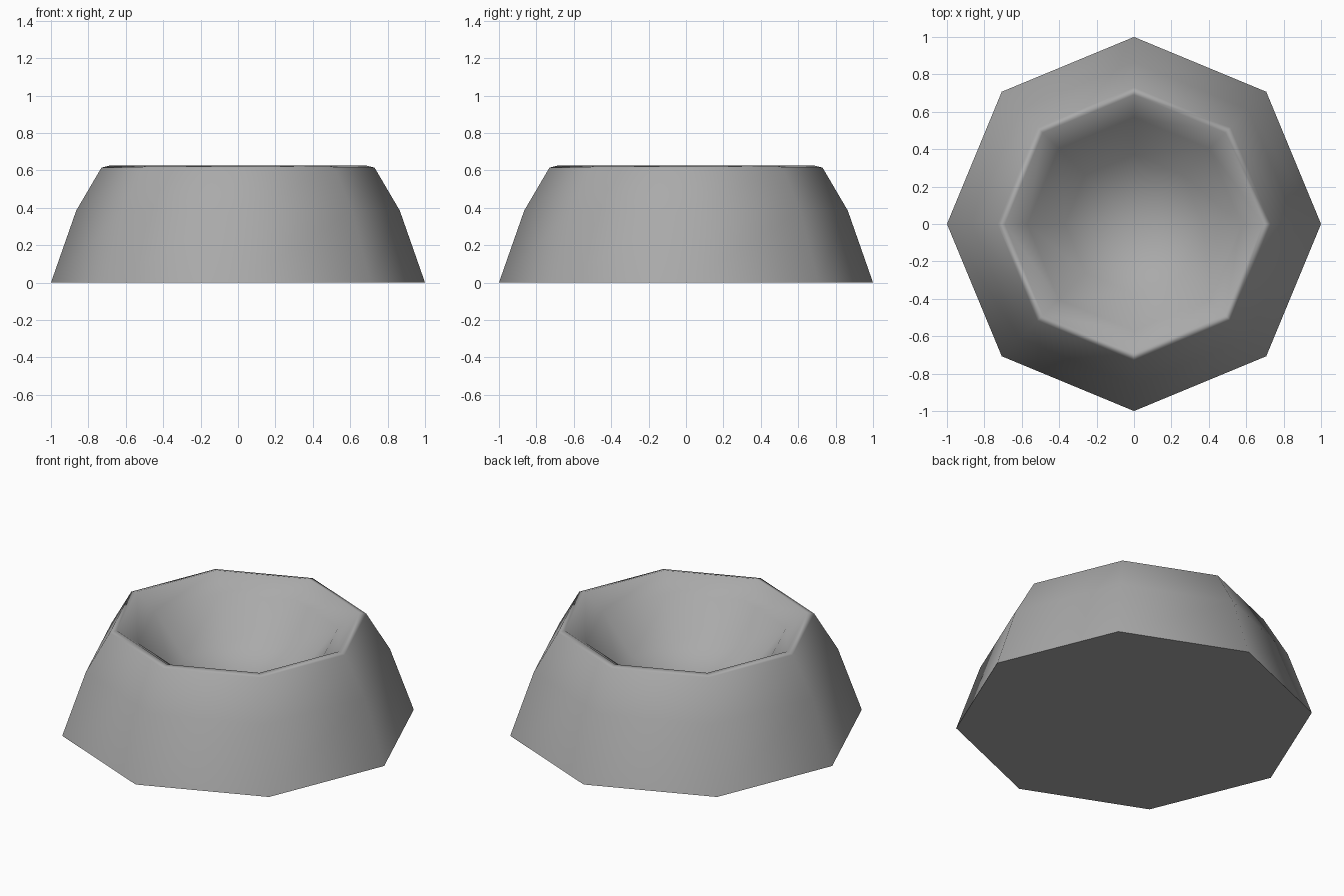
import bpy, bmesh, math

cube = bpy.data.objects.get("Cube")
if cube:
    bpy.data.objects.remove(cube, do_unlink=True)

SIDES = 8

stone = bpy.data.materials.new("grey_stone")
stone.use_nodes = True
grey = (0.4, 0.4, 0.4, 1)
stone.diffuse_color = grey
stone.node_tree.nodes["Principled BSDF"].inputs["Base Color"].default_value = grey

# Radius and height, from the foot up the wall, over the rim and into the hollow
profile = [(1, 0), (0.865, 0.385), (0.73, 0.615), (0.69, 0.625),
           (0.57, 0.54), (0.37, 0.31)]

bm = bmesh.new()
rings = []
for r, z in profile:
    rings.append([bm.verts.new((r * math.cos(math.tau * i / SIDES),
                                r * math.sin(math.tau * i / SIDES), z))
                  for i in range(SIDES)])

# Outer wall, rim and inner wall
for low, high in zip(rings, rings[1:]):
    for i in range(SIDES):
        j = (i + 1) % SIDES
        bm.faces.new((low[i], low[j], high[j], high[i]))

# Base underneath and fan at the bottom of the hollow
bm.faces.new(rings[0][::-1])
centre = bm.verts.new((0, 0, 0.21))
for i in range(SIDES):
    bm.faces.new((rings[-1][i], rings[-1][(i + 1) % SIDES], centre))
bmesh.ops.recalc_face_normals(bm, faces=bm.faces)

mesh = bpy.data.meshes.new("bowl")
bm.to_mesh(mesh)
bm.free()
mesh.materials.append(stone)
bowl = bpy.data.objects.new("bowl", mesh)
bpy.context.collection.objects.link(bowl)

# Smooth walls with a crisp edge around the base
bpy.context.view_layer.objects.active = bowl
bowl.select_set(True)
bpy.ops.object.shade_smooth_by_angle(angle=math.radians(65))

# Let the broad walls dominate the shading beside the narrow rim
weighting = bowl.modifiers.new("weighted_shading", 'WEIGHTED_NORMAL')
weighting.keep_sharp = True
